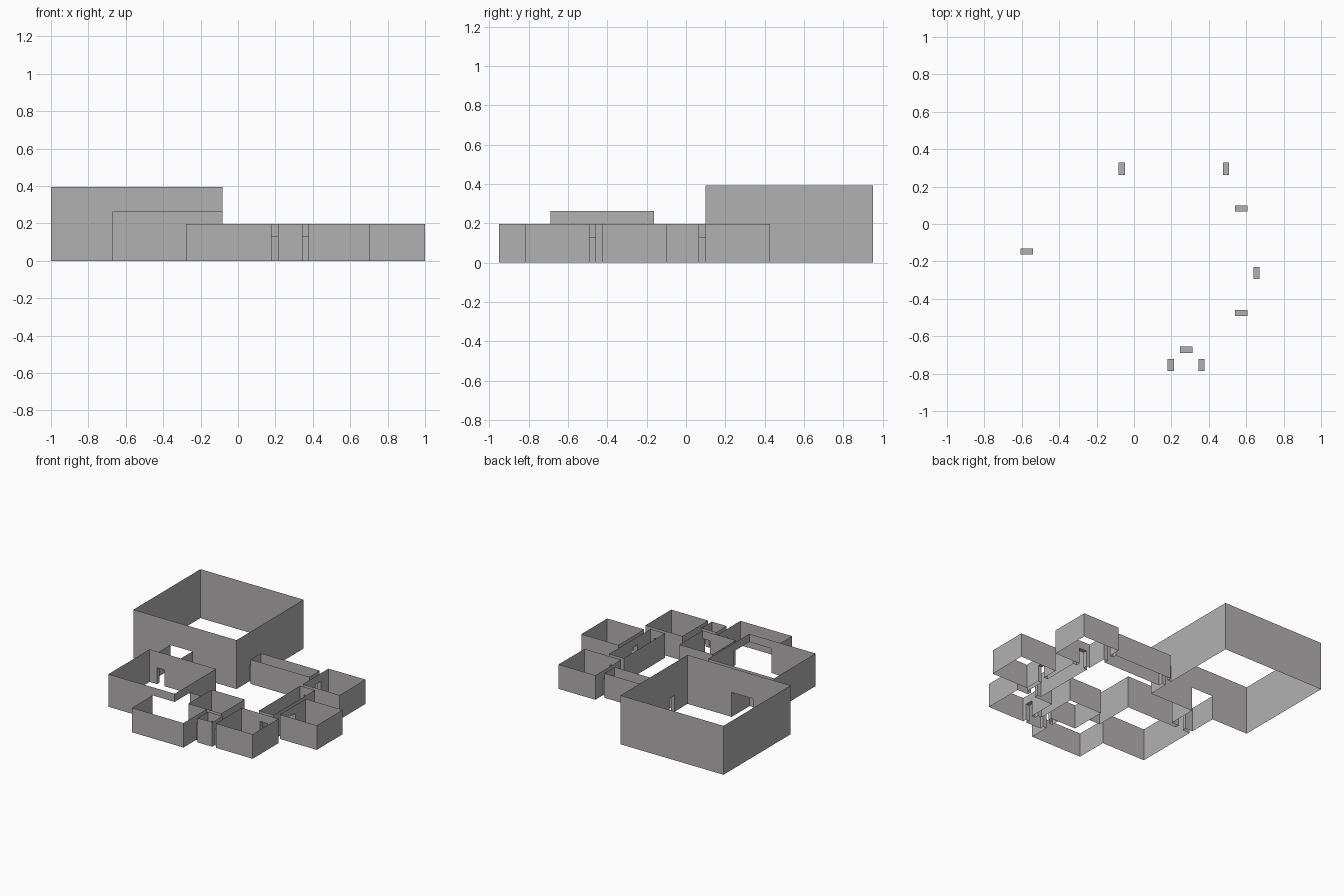
import bpy

if "Cube" in bpy.data.objects:
    bpy.data.objects.remove(bpy.data.objects["Cube"])

# Open-topped floor plan of single-sheet walls, laid out on a square grid
G = 2.0 / 61
OX, OY = 30.5, 29.0          # grid point that lies at the origin
ROOM_H, DOOR_H = 6, 4        # ordinary wall and door heights in grid units

grey = bpy.data.materials.new("warm grey wall")
grey.diffuse_color = (0.45, 0.44, 0.44, 1)
grey.use_nodes = True
grey.node_tree.nodes["Principled BSDF"].inputs["Base Color"].default_value = grey.diffuse_color


def make(name, quads):
    """Build one mesh object from a list of four-cornered faces."""
    verts, faces = [], []
    for q in quads:
        n = len(verts)
        verts += [((x - OX) * G, (y - OY) * G, z * G) for x, y, z in q]
        faces.append(tuple(range(n, n + 4)))
    me = bpy.data.meshes.new(name)
    me.from_pydata(verts, [], faces)
    me.materials.append(grey)
    ob = bpy.data.objects.new(name, me)
    bpy.context.collection.objects.link(ob)
    return ob


def panel(p, q, z0, z1):
    return [(*p, z0), (*q, z0), (*q, z1), (*p, z1)]


def wall(p, q, h, gaps):
    """Wall from p to q; gaps are (start, end, top) along its x or y coordinate."""
    axis = 0 if p[1] == q[1] else 1
    lo, hi = min(p[axis], q[axis]), max(p[axis], q[axis])
    flip = p[axis] > q[axis]

    def piece(a, b, z0, z1):
        if b <= a or z1 <= z0:
            return []
        s, e = list(p), list(p)
        s[axis], e[axis] = (b, a) if flip else (a, b)
        return [panel(s, e, z0, z1)]

    out, at = [], lo
    for a, b, top in sorted(gaps):
        out += piece(at, a, 0, h)
        out += piece(a, b, top, h)
        at = b
    return out + piece(at, hi, 0, h)


def room(name, outline, h=ROOM_H, gaps=None, skip=()):
    """Walls round an outline; gaps maps the side number to its openings."""
    quads = []
    for i, p in enumerate(outline):
        if i not in skip:
            quads += wall(p, outline[(i + 1) % len(outline)], h, (gaps or {}).get(i, []))
    return make(name, quads)


def box(x0, y0, x1, y1):     # sides: 0 front, 1 right, 2 back, 3 left
    return [(x0, y0), (x1, y0), (x1, y1), (x0, y1)]


def door(a):
    return (a, a + 2, DOOR_H)


def passage(name, x0, y0, x1, y1, along):
    """Short door frame through the gap between two rooms."""
    if along == 'x':
        sides = [panel((x0, y0), (x1, y0), 0, DOOR_H), panel((x1, y1), (x0, y1), 0, DOOR_H)]
    else:
        sides = [panel((x0, y1), (x0, y0), 0, DOOR_H), panel((x1, y0), (x1, y1), 0, DOOR_H)]
    top = [(x, y, DOOR_H) for x, y in box(x0, y0, x1, y1)]
    make(name, sides + [top])


# Tall hall, with a wide opening to the lobby and a door to the corridor
room("great_hall", box(0, 32, 28, 58), 12,
     {0: [(10, 16, ROOM_H)], 1: [door(37)]})
# Lobby between the two tall rooms
room("lobby", box(10, 25, 16, 32), gaps={0: [door(12)]}, skip=(2,))
# Middle-height room, open at its front right corner
room("middle_hall", box(10, 8, 28, 24), 8,
     {0: [(22, 28, ROOM_H)], 1: [(8, 14, ROOM_H)], 2: [door(12)]})
# Front room that runs into the corner of the middle hall
room("front_room", [(22, 0), (36, 0), (36, 9), (31, 9), (31, 14), (28, 14), (22, 8)],
     gaps={1: [door(5)]}, skip=(2, 3, 5, 6))
make("front_room_left_wall", [panel((22, 8), (22, 0), 0, ROOM_H)])
# Inner room
room("inner_room", box(31, 9, 40, 18), gaps={0: [door(38)]})
# Small junction
room("junction", box(37, 4, 41, 8), gaps={1: [door(5)], 2: [door(38)], 3: [door(5)]})
# Three equal square rooms
room("front_square_room", box(42, 4, 52, 14), gaps={2: [door(47)], 3: [door(5)]})
room("right_square_room", box(51, 16, 61, 26), gaps={3: [door(20)]})
room("back_square_room", box(46, 32, 56, 42), gaps={0: [door(47)], 3: [door(37)]})
# Two long corridors
room("side_corridor", box(46, 15, 50, 31),
     gaps={0: [door(47)], 1: [door(20)], 2: [door(47)]})
room("back_corridor", box(29, 36, 45, 40), gaps={1: [door(37)], 3: [door(37)]})

# Door frames
for i, (x0, y0, x1, y1, along) in enumerate([
        (28, 37, 29, 39, 'x'), (45, 37, 46, 39, 'x'), (50, 20, 51, 22, 'x'),
        (36, 5, 37, 7, 'x'), (41, 5, 42, 7, 'x'), (47, 14, 49, 15, 'y'),
        (47, 31, 49, 32, 'y'), (12, 24, 14, 25, 'y'), (38, 8, 40, 9, 'y')]):
    passage("door_frame_%d" % (i + 1), x0, y0, x1, y1, along)
